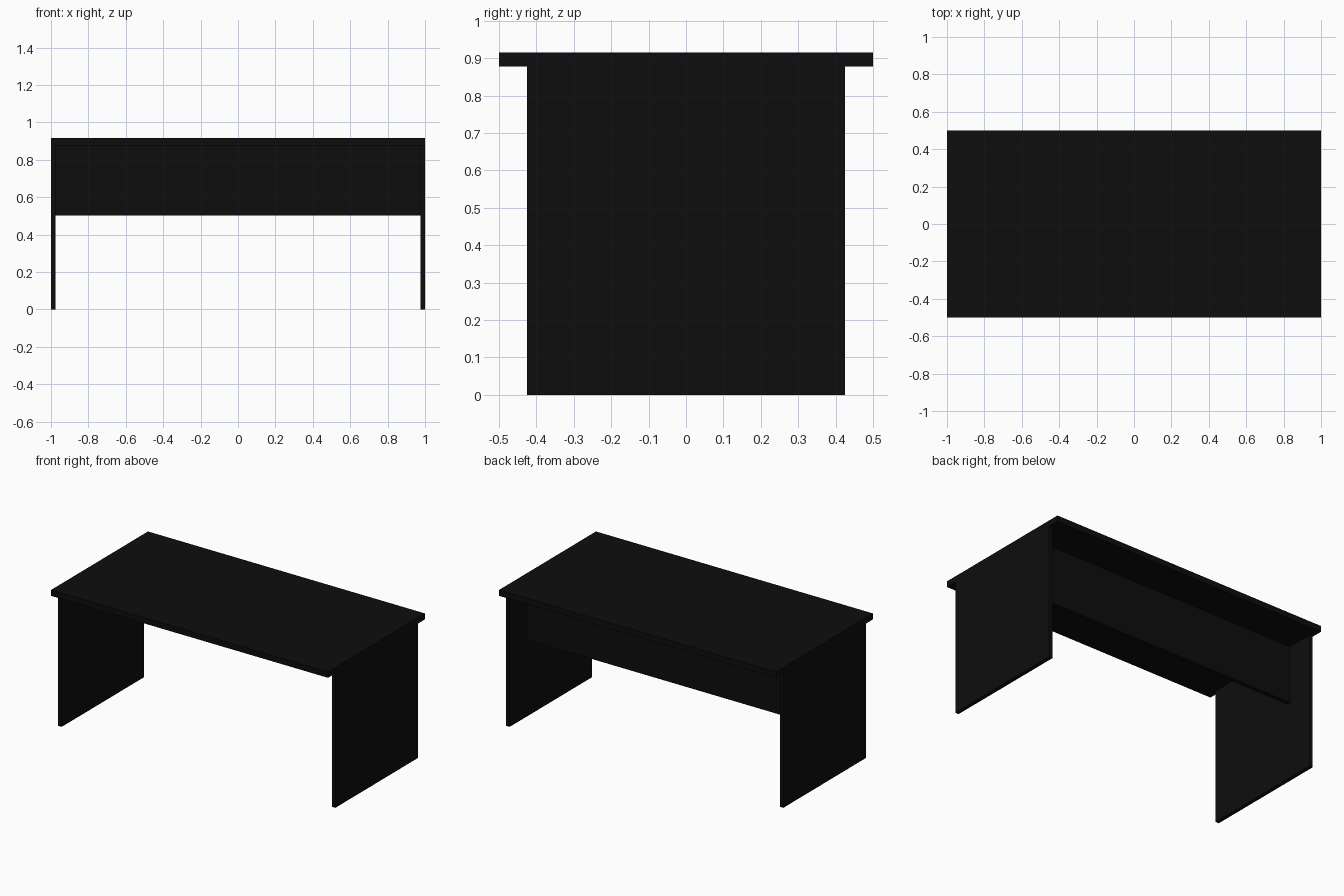
import bpy
import bmesh
from mathutils import Matrix, Vector

if "Cube" in bpy.data.objects:
    bpy.data.objects.remove(bpy.data.objects["Cube"])

black = bpy.data.materials.new("matte black")
black.diffuse_color = (0.004, 0.004, 0.004, 1.0)
black.use_nodes = True
black.node_tree.nodes["Principled BSDF"].inputs["Base Color"].default_value = black.diffuse_color


def board(name, lo, hi):
    """Rectangular board between two opposite corners."""
    lo, hi = Vector(lo), Vector(hi)
    size = hi - lo
    bm = bmesh.new()
    bmesh.ops.create_cube(bm, size=1.0, matrix=Matrix.Diagonal((*size, 1.0)))
    mesh = bpy.data.meshes.new(name)
    bm.to_mesh(mesh)
    bm.free()
    mesh.materials.append(black)
    obj = bpy.data.objects.new(name, mesh)
    obj.location = (lo + hi) / 2
    bpy.context.collection.objects.link(obj)
    return obj


TOP, UNDER, THICK = 0.915, 0.877, 0.025

# Desk top
board("desk_top", (-1, -0.5, UNDER), (1, 0.5, TOP))

# Side panels that act as legs
board("left_side_panel", (-1, -0.425, 0), (-1 + THICK, 0.425, UNDER))
board("right_side_panel", (1 - THICK, -0.425, 0), (1, 0.425, UNDER))

# Privacy panel set in from the back edge
board("privacy_panel", (-1 + THICK, 0.25 - THICK, 0.502), (1 - THICK, 0.25, UNDER))
